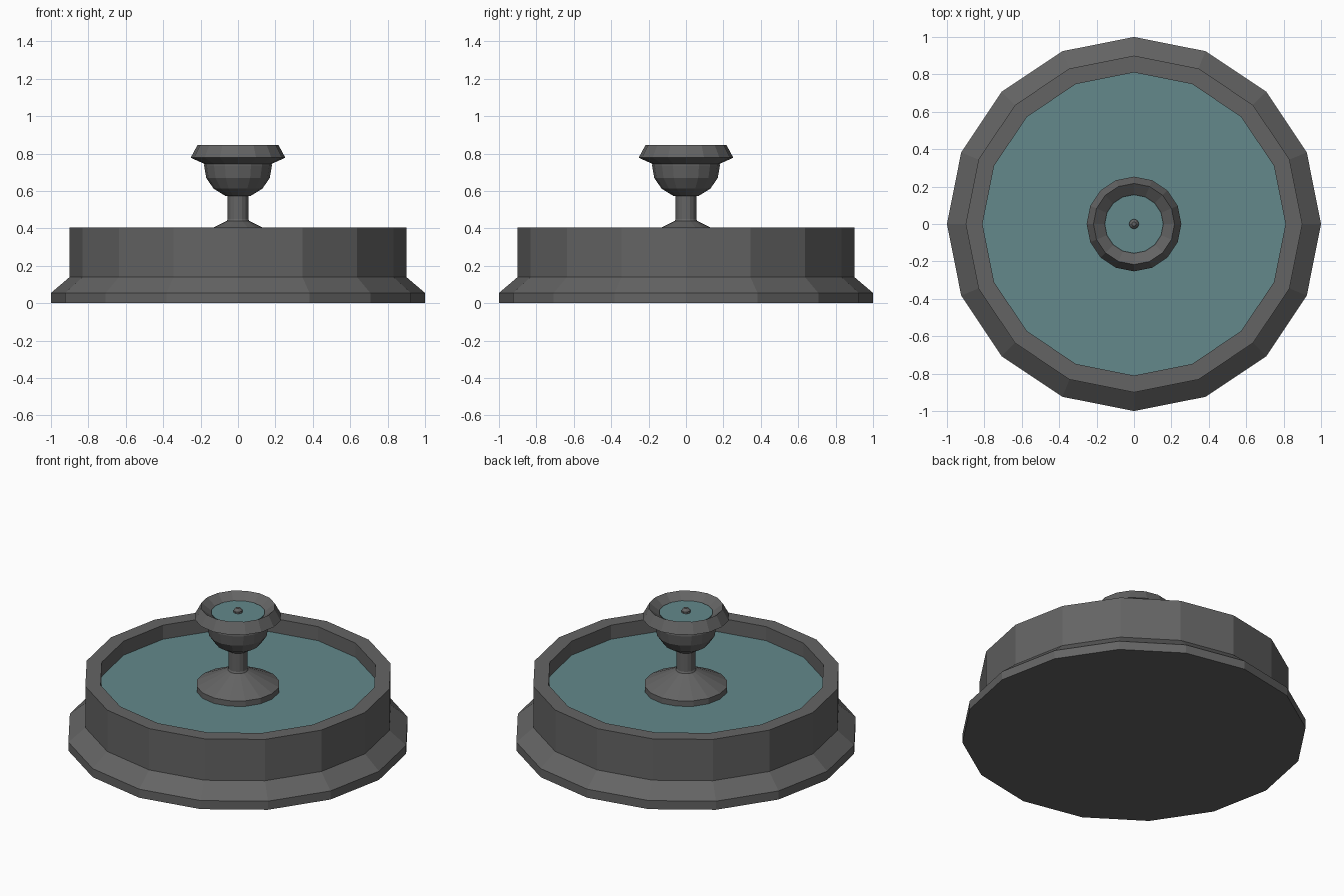
import bpy
import bmesh
import math

if "Cube" in bpy.data.objects:
    bpy.data.objects.remove(bpy.data.objects["Cube"])

SIDES = 16


def make_material(name, color):
    mat = bpy.data.materials.new(name)
    mat.diffuse_color = (*color, 1)
    mat.use_nodes = True
    mat.node_tree.nodes["Principled BSDF"].inputs["Base Color"].default_value = mat.diffuse_color
    return mat


stone = make_material("dark_stone", (0.127, 0.127, 0.127))
water = make_material("water", (0.125, 0.246, 0.26))


def lathe(name, profile, material, sides=SIDES):
    """Revolve (radius, z) points around z; the ends are capped."""
    bm = bmesh.new()
    rings = []
    for r, z in profile:
        rings.append([bm.verts.new((r * math.cos(2 * math.pi * i / sides),
                                    r * math.sin(2 * math.pi * i / sides), z))
                      for i in range(sides)])
    for a, b in zip(rings, rings[1:]):
        for i in range(sides):
            j = (i + 1) % sides
            bm.faces.new((a[i], a[j], b[j], b[i]))
    bm.faces.new(list(reversed(rings[0])))
    bm.faces.new(rings[-1])
    bmesh.ops.recalc_face_normals(bm, faces=bm.faces[:])
    mesh = bpy.data.meshes.new(name)
    bm.to_mesh(mesh)
    bm.free()
    mesh.materials.append(material)
    obj = bpy.data.objects.new(name, mesh)
    bpy.context.collection.objects.link(obj)
    return obj


# Basin with flared plinth, flat rim and hollow inside
lathe("basin", [(1.0, 0), (1.0, 0.055), (0.9, 0.14), (0.9, 0.405),
                (0.81, 0.405), (0.81, 0.29)], stone)

# Water in the basin
lathe("basin_water", [(0.81, 0.295), (0.81, 0.315)], water)

# Pedestal foot and stem
lathe("pedestal", [(0.243, 0.30), (0.243, 0.35), (0.06, 0.44),
                   (0.055, 0.45), (0.055, 0.58)], stone)

# Upper bowl with flared rim
lathe("upper_bowl", [(0.065, 0.572), (0.13, 0.612), (0.17, 0.67),
                     (0.181, 0.735), (0.18, 0.745), (0.253, 0.778),
                     (0.217, 0.845), (0.152, 0.795)], stone)

# Water in the upper bowl
lathe("upper_water", [(0.152, 0.797), (0.157, 0.808)], water)

# Spout
lathe("spout", [(0.027, 0.80), (0.027, 0.82), (0.012, 0.836)], stone, sides=8)
